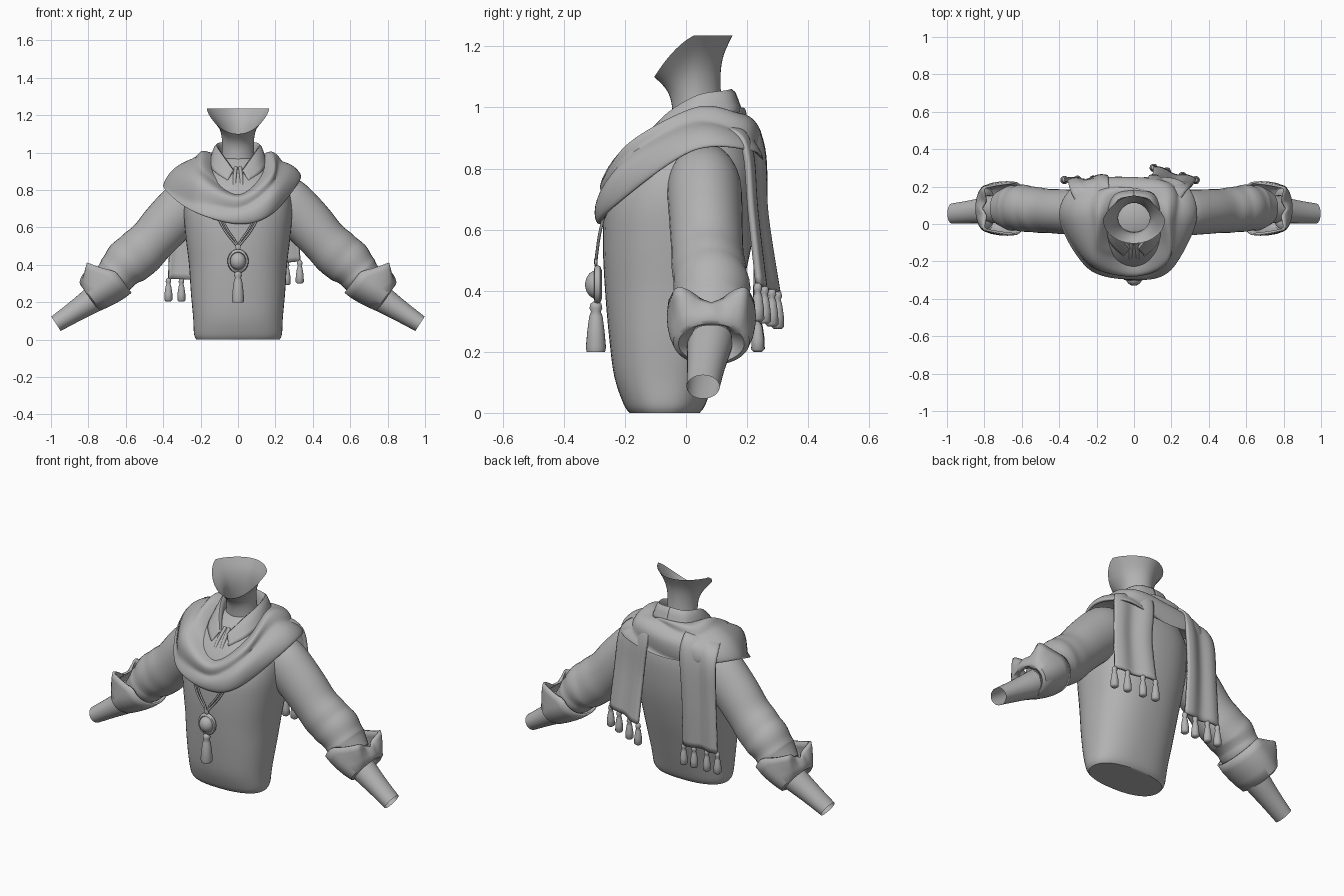
import bpy, bmesh, math
from mathutils import Vector

if "Cube" in bpy.data.objects:
    bpy.data.objects.remove(bpy.data.objects["Cube"])

grey = bpy.data.materials.new("plain grey")
grey.diffuse_color = (0.45, 0.45, 0.45, 1)
grey.use_nodes = True
grey.node_tree.nodes["Principled BSDF"].inputs["Base Color"].default_value = grey.diffuse_color


def spline(keys, steps, closed=False):
    """Catmull-Rom through tuples of any length."""
    n, out = len(keys), []
    get = lambda i: keys[i % n] if closed else keys[max(0, min(n - 1, i))]
    for i in range(n if closed else n - 1):
        for k in range(steps):
            t = k / steps
            out.append(tuple(0.5 * (2 * b + (c - a) * t + (2 * a - 5 * b + 4 * c - d) * t * t
                                    + (3 * b - a - 3 * c + d) * t ** 3)
                             for a, b, c, d in zip(get(i - 1), get(i), get(i + 1), get(i + 2))))
    if not closed:
        out.append(tuple(keys[-1]))
    return out


def loft(name, rows, wrap=True, wrap_rows=False, cap=(False, False), thick=0, mirror=False, angle=50):
    """Skin a grid of points, row by row."""
    bm = bmesh.new()
    grid = [[bm.verts.new(p) for p in r] for r in rows]
    nr, nc = len(grid), len(grid[0])
    for i in range(nr if wrap_rows else nr - 1):
        for j in range(nc if wrap else nc - 1):
            a, b = grid[i], grid[(i + 1) % nr]
            bm.faces.new((a[j], a[(j + 1) % nc], b[(j + 1) % nc], b[j]))
    if cap[0]:
        bm.faces.new(grid[0][::-1])
    if cap[1]:
        bm.faces.new(grid[-1])
    bmesh.ops.recalc_face_normals(bm, faces=bm.faces)
    me = bpy.data.meshes.new(name)
    bm.to_mesh(me)
    bm.free()
    ob = bpy.data.objects.new(name, me)
    bpy.context.collection.objects.link(ob)
    me.materials.append(grey)
    bpy.ops.object.select_all(action='DESELECT')
    ob.select_set(True)
    bpy.context.view_layer.objects.active = ob
    bpy.ops.object.shade_smooth_by_angle(angle=math.radians(angle))
    if thick:
        s = ob.modifiers.new("thickness", 'SOLIDIFY')
        s.thickness, s.offset = thick, 0
    if mirror:
        ob.modifiers.new("mirror", 'MIRROR')
    return ob


def turn(n):
    return [2 * math.pi * k / n for k in range(n)]


def power(v, e):
    return math.copysign(abs(v) ** e, v)


def lathe(name, at, profile, n=14, axis='Z', squash=1):
    rows = []
    for r, h in profile:
        if axis == 'Z':
            rows.append([(at[0] + r * math.cos(a), at[1] + r * math.sin(a), at[2] + h) for a in turn(n)])
        else:
            rows.append([(at[0] + r * math.cos(a), at[1] - h, at[2] + squash * r * math.sin(a)) for a in turn(n)])
    return loft(name, rows, cap=(True, True))


def tube(name, path, r, n=8):
    path = [Vector(p) for p in path]
    rows = []
    for i, p in enumerate(path):
        d = (path[min(i + 1, len(path) - 1)] - path[max(i - 1, 0)]).normalized()
        u = d.cross(Vector((0, 1, 0.01))).normalized()
        v = d.cross(u)
        rows.append([p + r * (math.cos(a) * u + math.sin(a) * v) for a in turn(n)])
    return loft(name, rows, cap=(True, True))


# Torso: height, half width, front y, back y
torso = [(0.0, 0.222, -0.185, 0.045), (0.03, 0.235, -0.205, 0.065), (0.12, 0.24, -0.235, 0.095),
         (0.25, 0.252, -0.252, 0.135), (0.4, 0.262, -0.265, 0.18), (0.55, 0.28, -0.272, 0.215),
         (0.68, 0.29, -0.265, 0.23), (0.78, 0.28, -0.225, 0.23), (0.86, 0.24, -0.165, 0.21),
         (0.92, 0.17, -0.10, 0.18), (0.97, 0.09, -0.04, 0.13)]
rows = []
for z, w, f, b in spline(torso, 4):
    rows.append([(w * power(math.cos(a), 0.85), (f + b) / 2 + (b - f) / 2 * power(math.sin(a), 0.85), z)
                 for a in turn(48)])
loft("sweater_body", rows, cap=(True, True))

# Neck: open flared tube whose rim dips to a point under the chin
rows = []
for t, r, ry in spline([(0, 0.095, 0.085), (0.35, 0.085, 0.08), (0.6, 0.092, 0.082), (0.8, 0.118, 0.096), (1, 0.166, 0.128)], 4):
    ring = []
    for a in turn(40):
        c, s = math.cos(a), math.sin(a)
        front = max(0, -s)
        top = 1.235 - 0.135 * (0.5 * front + 0.5 * front ** 2)
        cy = 0.042 - 0.018 * t
        ring.append((r * c * (1 - 0.25 * t * max(0, s)), cy + ry * s, 0.92 + t * (top - 0.92)))
    rows.append(ring)
loft("neck", rows)

# Shirt collar: a folded strip around the neck, open at the front with two points
rows = []
for inx, iny, inz, topx, topy, topz, ox, oy, oz in spline(
        [(0.02, -0.125, 0.87, 0.026, -0.135, 0.90, 0.055, -0.168, 0.85),
         (0.07, -0.05, 0.93, 0.083, -0.055, 0.98, 0.127, -0.095, 0.90),
         (0.10, 0.04, 0.96, 0.115, 0.04, 1.035, 0.15, 0.04, 0.95),
         (0.07, 0.115, 0.97, 0.085, 0.13, 1.05, 0.105, 0.155, 0.98),
         (0, 0.14, 0.97, 0, 0.15, 1.055, 0, 0.18, 0.985)], 5):
    rows.append(spline([(inx, iny, inz), (topx, topy, topz), (ox, oy, oz)], 4))
loft("shirt_collar", rows, wrap=False, thick=0.012, mirror=True)

# Shirt placket edges under the collar
for s in (-1, 1):
    tube("placket_edge", [(s * 0.012, -0.10, 0.92), (s * 0.018, -0.155, 0.87), (s * 0.02, -0.20, 0.80)], 0.01)

# Cowl scarf: inner edge, crest and lower edge at eight places around the neck
cowl = [(0, -0.17, 0.78, 0, -0.26, 0.76, 0, -0.287, 0.62),
        (0.12, -0.10, 0.88, 0.18, -0.185, 0.88, 0.19, -0.245, 0.68),
        (0.135, 0.03, 0.97, 0.18, 0.03, 0.995, 0.335, 0.02, 0.86),
        (0.10, 0.13, 0.99, 0.15, 0.17, 0.98, 0.255, 0.222, 0.855),
        (0, 0.165, 0.99, 0, 0.20, 0.985, 0, 0.25, 0.81),
        (-0.10, 0.13, 0.99, -0.16, 0.17, 0.985, -0.29, 0.225, 0.835),
        (-0.135, 0.03, 0.97, -0.20, 0.03, 1.0, -0.405, 0.04, 0.825),
        (-0.12, -0.10, 0.88, -0.20, -0.175, 0.89, -0.245, -0.235, 0.69)]
rows = []
cols = spline(cowl, 10, closed=True)
for k, q in enumerate(cols):
    a = 2 * math.pi * k / len(cols)
    inner, crest, low = Vector(q[0:3]), Vector(q[3:6]), Vector(q[6:9])
    mid = (crest + low) / 2
    out = Vector((low.x, low.y - 0.02, 0)).normalized() + Vector((0, 0, 0.5))
    mid += out * 0.015
    tuck = Vector((low.x * 0.88, low.y * 0.88, low.z + 0.02))
    base = Vector((inner.x, inner.y, inner.z - 0.06))
    sec = spline([tuple(v) for v in (base, inner, crest, mid, low, tuck)], 8)
    ring = []
    for i, p in enumerate(sec):
        t = i / (len(sec) - 1)
        fold = abs(math.sin(math.pi * (3 * t + 0.5 * math.sin(a + 0.6)))) - 0.6
        ring.append(Vector(p) + out * 0.023 * fold * math.sin(math.pi * t))
    rows.append(ring)
loft("cowl_scarf", rows, wrap=True, wrap_rows=True, angle=60)

# Scarf tails over the shoulders and down the back, each with four tassels
tassel = [(0.006, 0.0), (0.013, -0.008), (0.015, -0.022), (0.010, -0.03), (0.015, -0.045),
          (0.021, -0.085), (0.022, -0.118), (0.014, -0.126)]
tails = [[(0.07, 0.17, 0.97, 0.22, 0.09, 0.93), (0.075, 0.22, 0.94, 0.27, 0.165, 0.91),
          (0.08, 0.25, 0.85, 0.30, 0.195, 0.84),
          (0.10, 0.26, 0.65, 0.315, 0.21, 0.66), (0.105, 0.30, 0.395, 0.33, 0.235, 0.42)],
         [(-0.12, 0.12, 0.97, -0.27, 0.05, 0.92), (-0.135, 0.21, 0.95, -0.33, 0.16, 0.905),
          (-0.14, 0.25, 0.85, -0.35, 0.22, 0.82),
          (-0.155, 0.25, 0.6, -0.36, 0.23, 0.6), (-0.15, 0.235, 0.32, -0.372, 0.235, 0.325)]]
for keys in tails:
    rows = []
    for q in spline(keys, 6):
        a, b = Vector(q[:3]), Vector(q[3:])
        rows.append([a.lerp(b, j / 16) + Vector((0, 0.008 * math.sin(j / 16 * 3 * math.pi), 0)) for j in range(17)])
    loft("scarf_tail", rows, wrap=False, thick=0.018)
    for j in (0, 5, 11, 16):
        lathe("scarf_tassel", rows[-1][j] + Vector((0, 0, 0.006)), tassel)

# Sleeve: centre x, y, z, radius across, radius front to back
sleeve = [(0.17, 0.06, 0.81, 0.09, 0.09), (0.25, 0.06, 0.745, 0.135, 0.12), (0.37, 0.065, 0.63, 0.133, 0.12),
          (0.46, 0.07, 0.53, 0.125, 0.118), (0.515, 0.075, 0.475, 0.131, 0.122), (0.555, 0.08, 0.44, 0.13, 0.122),
          (0.595, 0.085, 0.41, 0.128, 0.126), (0.632, 0.085, 0.372, 0.113, 0.119), (0.66, 0.085, 0.34, 0.108, 0.12),
          (0.72, 0.085, 0.29, 0.08, 0.09)]
forearm = [(0.68, 0.085, 0.285, 0.075, 0.075), (0.76, 0.078, 0.225, 0.072, 0.074),
           (0.87, 0.066, 0.152, 0.057, 0.062), (0.973, 0.056, 0.085, 0.046, 0.054)]


def limb(name, keys, end):
    pts, rows = spline(keys, 4), []
    for i, (x, y, z, r, ry) in enumerate(pts):
        p, q = pts[max(i - 1, 0)], pts[min(i + 1, len(pts) - 1)]
        d = Vector((q[0] - p[0], 0, q[2] - p[2])).normalized()
        n = Vector((-d.z, 0, d.x))
        rows.append([Vector((x, y, z)) + n * r * math.cos(a) + Vector((0, ry * math.sin(a), 0)) for a in turn(32)])
    loft(name, rows, cap=(True, end), mirror=True)


limb("sleeve", sleeve, True)
limb("forearm", forearm, False)

# Turned-back cuff: notched on the outer side between two sharp flared points
d, n = Vector((0.8, 0, -0.6)), Vector((0.6, 0, 0.8))
rows = []
for t, r, ry in [(0, 0.112, 0.137), (0.25, 0.113, 0.14), (0.5, 0.108, 0.138), (0.75, 0.1, 0.132),
                 (1, 0.09, 0.12), (1.03, 0.08, 0.108), (0.9, 0.068, 0.07)]:
    ring = []
    for a in turn(64):
        w = math.atan2(math.sin(a), math.cos(a))
        tip = max(0, 1 - abs(abs(w) - 0.85) / 0.6) ** 1.2
        start = 0.13 * max(0, 1 - abs(w) / 1.3) + 0.045 * tip
        s = start + (0.185 - start) * t
        flare = 0.115 * tip * max(0, 1 - t) ** 1.2
        ring.append(Vector((0.64, 0.083, 0.345)) + d * s + n * ((r + flare) * math.cos(a))
                    + Vector((0, (ry + flare * 0.1) * math.sin(a), 0)))
    rows.append(ring)
loft("cuff", rows, thick=0.012, mirror=True)

# Pendant: double cord, ring, oval medallion and tassel
for s in (-1, 1):
    for o in (0, 0.018):
        tube("pendant_cord", spline([(s * (0.115 - o), -0.262, 0.67), (s * (0.075 - o), -0.282, 0.59),
                                     (s * (0.03 - o * 0.8), -0.291, 0.53), (0, -0.295, 0.495)], 4), 0.005)
lathe("pendant_ring", (0, -0.295, 0.495), [(0.006, -0.006), (0.014, -0.004), (0.014, 0.004), (0.006, 0.006)], axis='Y')
lathe("medallion_frame", (0, -0.275, 0.42),
      [(0.04, 0), (0.054, 0.006), (0.057, 0.016), (0.053, 0.024), (0.044, 0.026), (0.041, 0.02)], 32, 'Y', 1.12)
lathe("medallion_stone", (0, -0.29, 0.42),
      [(0.042, 0), (0.040, 0.014), (0.033, 0.026), (0.02, 0.036), (0.006, 0.04)], 32, 'Y', 1.12)
lathe("pendant_tassel", (0, -0.295, 0.36),
      [(0.008, 0.005), (0.018, -0.003), (0.021, -0.018), (0.016, -0.028), (0.022, -0.045),
       (0.028, -0.09), (0.033, -0.145), (0.03, -0.16)], 20)
